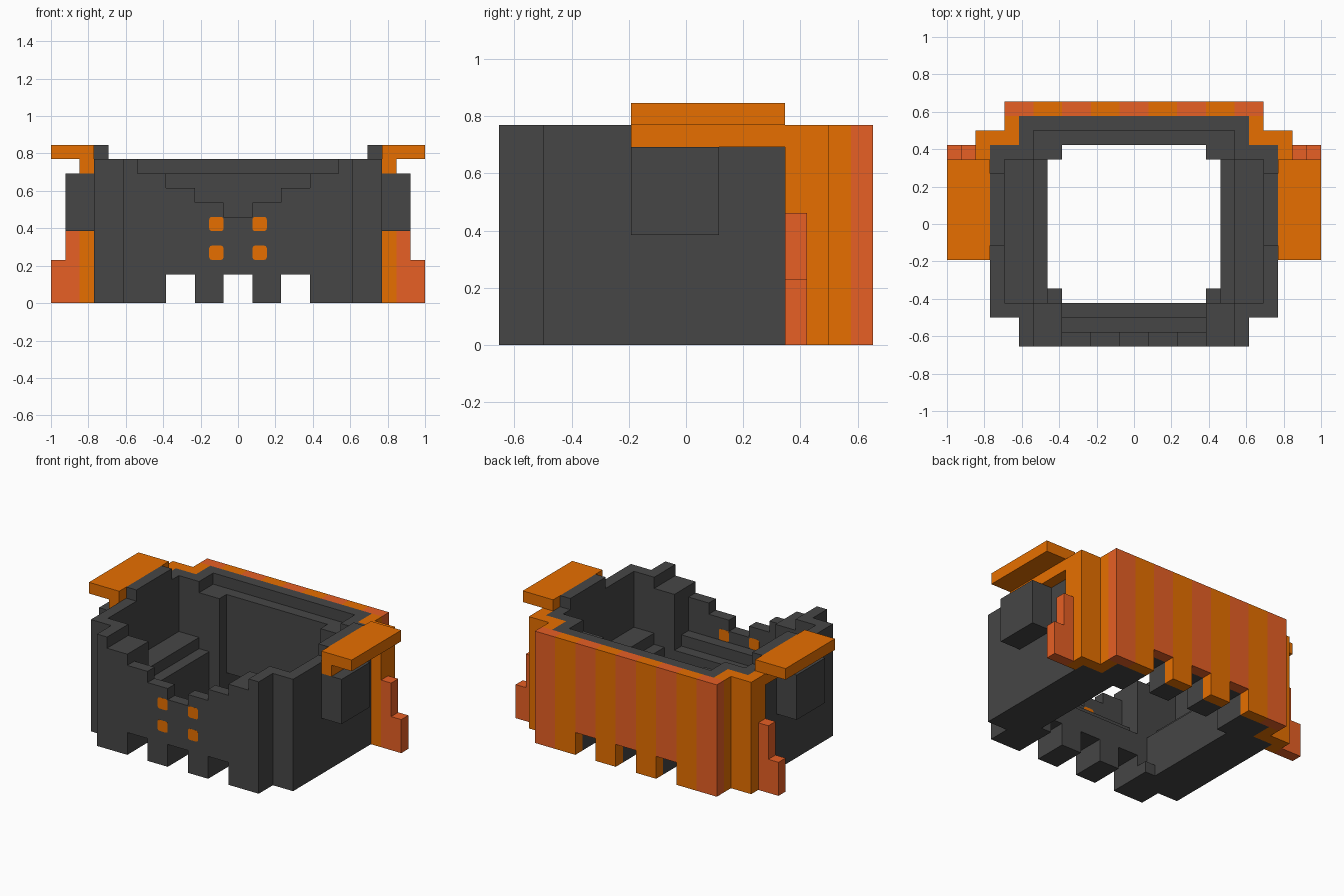
import bpy, bmesh
from mathutils import Vector

if "Cube" in bpy.data.objects:
    bpy.data.objects.remove(bpy.data.objects["Cube"], do_unlink=True)

U = 2 / 26                      # size of one block
DEPTH = 17                      # blocks from front to back


def material(name, rgb):
    m = bpy.data.materials.new(name)
    m.use_nodes = True
    m.diffuse_color = (*rgb, 1)
    m.node_tree.nodes["Principled BSDF"].inputs["Base Color"].default_value = (*rgb, 1)
    return m


DARK = material("charcoal", (0.061, 0.061, 0.061))
ORANGE = material("orange", (0.80, 0.159, 0.0))
RED = material("rust red", (0.80, 0.115, 0.018))


def place(x, y, z):
    return Vector((x, y - DEPTH / 2, z)) * U


def make_object(name, bm, mats):
    mesh = bpy.data.meshes.new(name)
    bm.to_mesh(mesh)
    bm.free()
    for m in mats:
        mesh.materials.append(m)
    ob = bpy.data.objects.new(name, mesh)
    bpy.context.collection.objects.link(ob)
    return ob


def fill(cells, x, y, z, mat=0, sides=(1, -1)):
    """Fill a block range, mirrored across x; mat None carves it away."""
    for i in range(*x):
        for j in range(*y):
            for k in range(*z):
                for s in sides:
                    key = (i if s > 0 else -1 - i, j, k)
                    if mat is None:
                        cells.pop(key, None)
                    else:
                        cells[key] = mat


def skin(name, cells, mats):
    """Wrap filled blocks in one clean outer surface."""
    bm = bmesh.new()
    verts = {}

    def vert(p):
        if p not in verts:
            verts[p] = bm.verts.new(place(*p))
        return verts[p]

    for cell, mat in cells.items():
        for axis in range(3):
            a, b = (axis + 1) % 3, (axis + 2) % 3
            for step in (0, 1):
                near = list(cell)
                near[axis] += 2 * step - 1
                if tuple(near) in cells:
                    continue
                ring = []
                for da, db in ((0, 0), (1, 0), (1, 1), (0, 1)):
                    p = list(cell)
                    p[axis] += step
                    p[a] += da
                    p[b] += db
                    ring.append(vert(tuple(p)))
                face = bm.faces.new(ring if step else ring[::-1])
                face.material_index = mat
    bmesh.ops.dissolve_limit(bm, angle_limit=0.01, verts=bm.verts[:],
                             edges=bm.edges[:], delimit={'MATERIAL'})
    return make_object(name, bm, mats)


def carve_feet(cells):
    for x in ((0, 1), (3, 5)):
        fill(cells, x, (0, DEPTH), (0, 2), None)


# Main body shell
body = {}
for x, top in (((0, 1), 6), ((1, 3), 7), ((3, 5), 8), ((5, 7), 9), ((7, 8), 10)):
    fill(body, x, (0, 1), (0, top))             # stepped front wall
fill(body, (0, 5), (1, 2), (0, 5))              # front inner steps
fill(body, (0, 5), (2, 3), (0, 4))
fill(body, (5, 7), (1, 3), (0, 9))              # front corners
fill(body, (7, 8), (1, 3), (0, 10))
fill(body, (8, 10), (2, 3), (0, 10))
fill(body, (9, 10), (3, 13), (0, 10))           # side walls
fill(body, (9, 10), (7, 12), (10, 11))
fill(body, (7, 9), (3, 13), (0, 5))             # side inner steps
fill(body, (6, 7), (3, 13), (0, 4))
fill(body, (5, 6), (3, 4), (0, 1))
fill(body, (5, 7), (13, 15), (0, 9))            # back columns and wall
fill(body, (7, 10), (13, 14), (0, 10))
fill(body, (7, 8), (14, 16), (0, 10))
fill(body, (0, 7), (15, 16), (0, 10))
fill(body, (0, 5), (14, 15), (0, 9))
carve_feet(body)
skin("body_shell", body, [DARK])

# Striped back cover that wraps round the corners
cover = {}
fill(cover, (8, 9), (14, 16), (0, 10))
fill(cover, (9, 11), (14, 15), (0, 10))
fill(cover, (10, 11), (13, 14), (0, 10))
for x in range(9):
    red = ((x + 1) // 2) % 2 == 0
    fill(cover, (x, x + 1), (16, 17), (0, 10), int(red))
carve_feet(cover)
skin("back_cover", cover, [ORANGE, RED])

# Side parts
for side, label in ((1, "left"), (-1, "right")):
    plate, pod, fin = {}, {}, {}
    fill(plate, (10, 13), (6, 13), (10, 11), sides=(side,))
    fill(plate, (10, 11), (6, 13), (9, 10), sides=(side,))
    skin(label + "_shoulder_plate", plate, [ORANGE])
    fill(pod, (10, 12), (6, 10), (5, 9), sides=(side,))
    skin(label + "_side_pod", pod, [DARK])
    fill(fin, (11, 12), (13, 14), (0, 6), sides=(side,))
    fill(fin, (12, 13), (13, 14), (0, 3), sides=(side,))
    skin(label + "_stepped_fin", fin, [RED])

# Buttons running through the front wall
for side, label in ((1, "left"), (-1, "right")):
    for z, level in ((3.5, "lower"), (5.5, "upper")):
        bm = bmesh.new()
        bmesh.ops.create_cube(bm, size=U)
        for v in bm.verts:
            v.co.y *= 1.015
        along = [e for e in bm.edges
                 if abs(e.verts[0].co.y - e.verts[1].co.y) > U / 2]
        bmesh.ops.bevel(bm, geom=along, offset=U * 0.18, segments=2,
                        profile=0.5, affect='EDGES')
        bmesh.ops.translate(bm, verts=bm.verts, vec=place(1.5 * side, 0.5, z))
        make_object(f"{label}_{level}_button", bm, [ORANGE])
